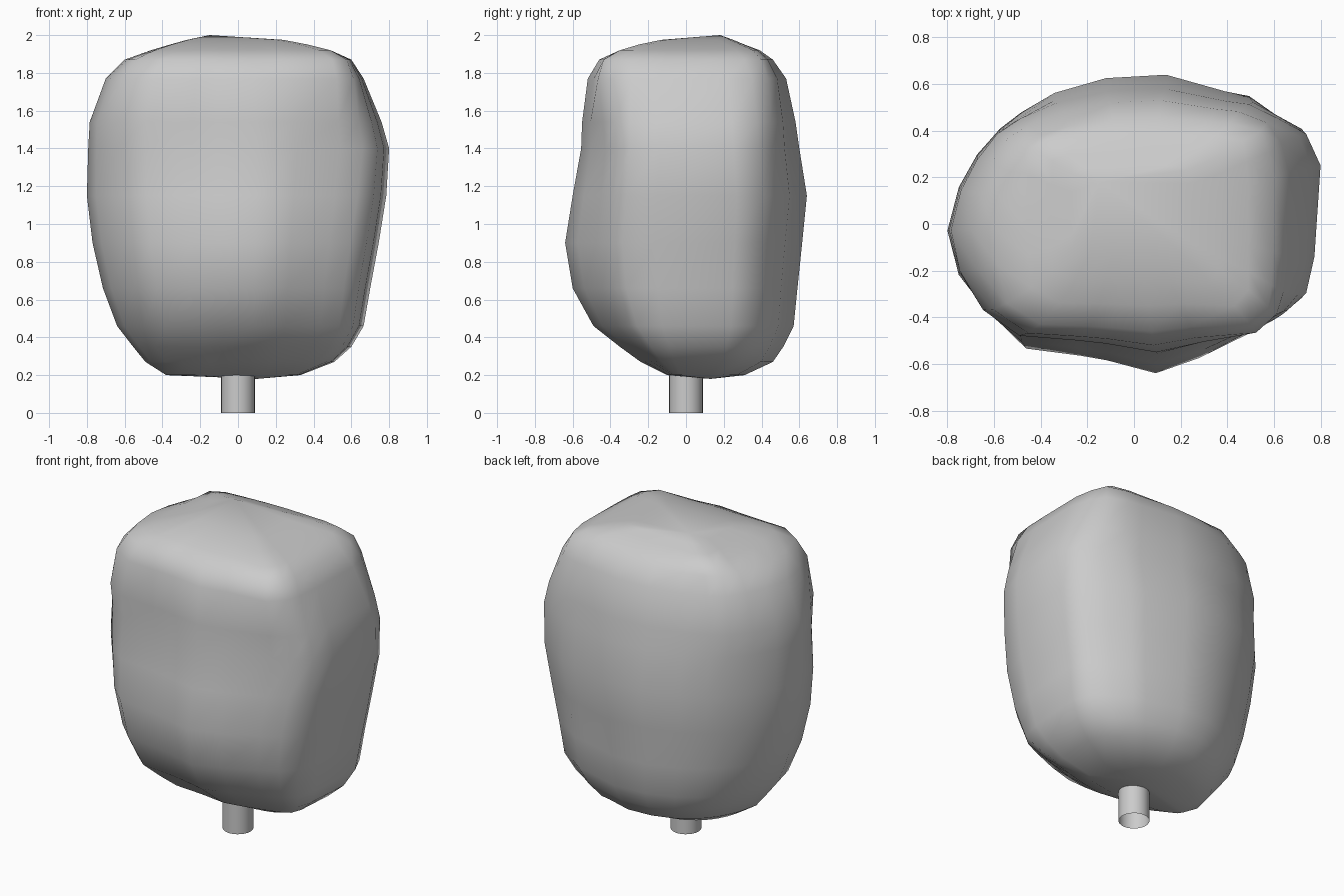
import bpy, bmesh

if "Cube" in bpy.data.objects:
    bpy.data.objects.remove(bpy.data.objects["Cube"])

# Plan outline of the crown (x, y), anticlockwise from the left end
plan = [(-.8, -.03), (-.75, -.23), (-.62, -.4), (-.48, -.53), (-.24, -.56), (-.12, -.58),
        (.1, -.635), (.3, -.57), (.52, -.47), (.64, -.41), (.73, -.335), (.77, -.16),
        (.8, .27), (.73, .41), (.61, .47), (.5, .55), (.4, .57), (.14, .645),
        (-.12, .63), (-.34, .565), (-.48, .48), (-.57, .41), (-.67, .3), (-.75, .16)]

# Crown levels: z, left, right, front and back reach, boxiness of the corners
levels = [(.20, .38, .33, .10, .31, .1), (.27, .49, .51, .24, .46, .05),
          (.35, .555, .60, .35, .515, .05), (.46, .64, .665, .49, .57, .03),
          (.66, .715, .70, .60, .59, 0), (.90, .77, .745, .64, .615, 0),
          (1.15, .80, .785, .60, .64, .03), (1.4, .793, .80, .555, .60, .12),
          (1.54, .785, .76, .55, .58, .22), (1.77, .70, .665, .52, .53, .4),
          (1.87, .60, .60, .46, .46, .6), (1.92, .46, .49, .35, .39, .8),
          (1.95, .36, .37, .25, .31, .9), (1.975, .27, .24, .13, .25, .9)]


def finish(bm, name):
    bmesh.ops.recalc_face_normals(bm, faces=bm.faces[:])
    mesh = bpy.data.meshes.new(name)
    bm.to_mesh(mesh)
    bm.free()
    obj = bpy.data.objects.new(name, mesh)
    bpy.context.collection.objects.link(obj)
    return obj


# Leafy crown: lofted rings closed with a pole at each end
bm = bmesh.new()
rings = []
for z, left, right, front, back, box in levels:
    ring = []
    for x, y in plan:
        u, v = x / .8, y / (.635 if y < 0 else .645)
        k = box
        if u < 0 < v and z < 1.9:              # softer back left corner
            k *= .55
        elif u > .5 and v < 0 and z > 1.7:     # fuller front right shoulder
            k = min(1, k + .2)
        s = 1 + k * (1 / max(abs(u), abs(v)) - 1)
        ring.append(bm.verts.new((u * s * (left if u < 0 else right),
                                  v * s * (front if v < 0 else back), z)))
    rings.append(ring)
n = len(plan)
for a, b in zip(rings, rings[1:]):
    for i in range(n):
        j = (i + 1) % n
        bm.faces.new((a[i], a[j], b[j], b[i]))
for ring, tip in ((rings[0], (.1, .13, .18)), (rings[-1], (-.15, .18, 2.0))):
    pole = bm.verts.new(tip)
    for i in range(n):
        bm.faces.new((ring[i], ring[(i + 1) % n], pole))
crown = finish(bm, "tree_crown")
for p in crown.data.polygons:
    p.use_smooth = True

# Trunk: open tube
bpy.ops.mesh.primitive_cylinder_add(vertices=24, radius=.09, depth=.21, location=(0, 0, .105),
                                    end_fill_type='NOTHING')
trunk = bpy.context.object
trunk.name = "tree_trunk"
bpy.ops.object.shade_smooth_by_angle()
